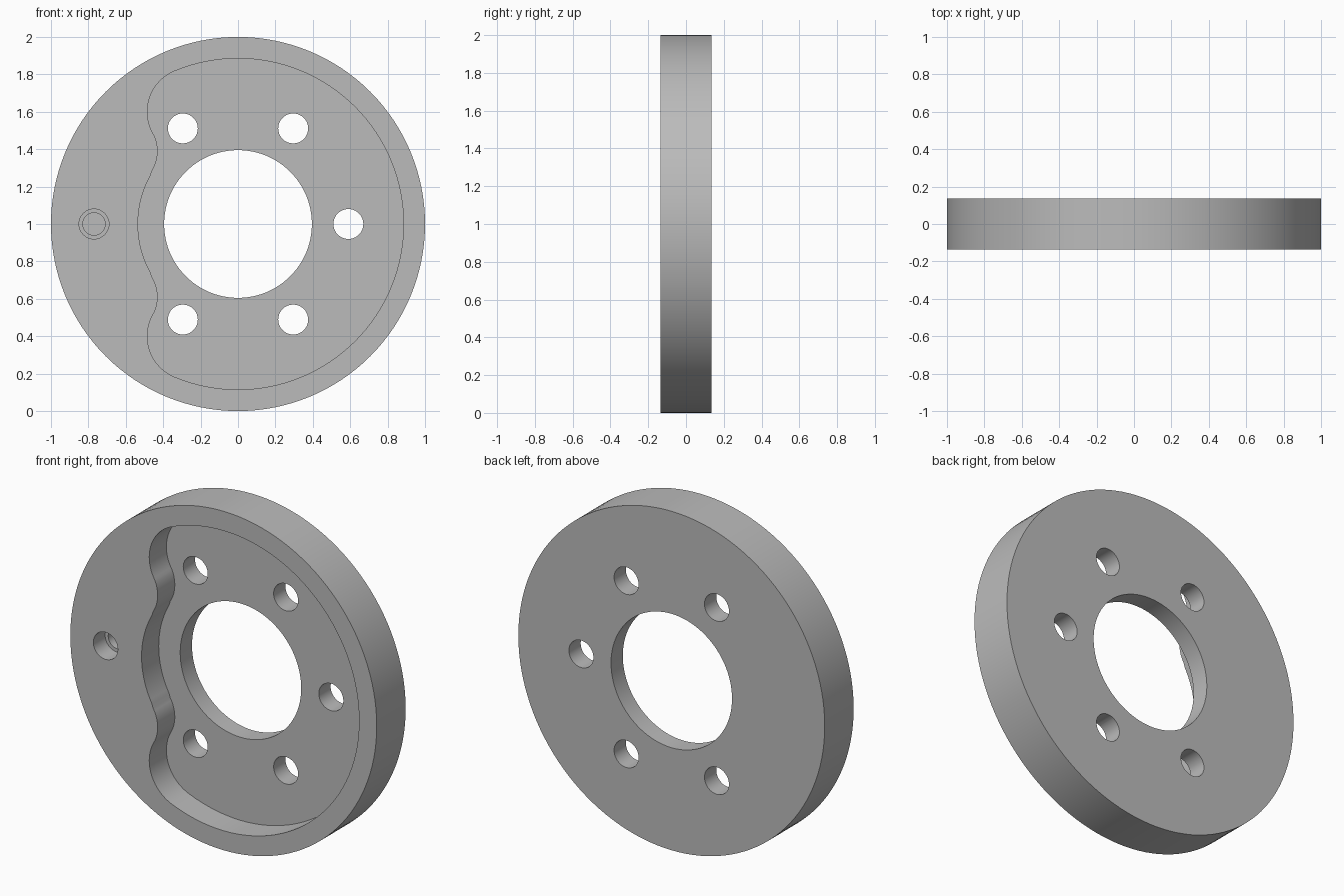
import bpy, bmesh
from math import sin, cos, pi, atan2, radians

cube = bpy.data.objects.get("Cube")
if cube:
    bpy.data.objects.remove(cube, do_unlink=True)

HALF = 0.135      # half the disc thickness
FLOOR = 0.025     # depth position of the pocket floor
MID = 1.0         # height of the disc centre

steel = bpy.data.materials.new("plain_grey")
steel.use_nodes = True
GREY = (0.5, 0.5, 0.5, 1)
steel.diffuse_color = GREY
steel.node_tree.nodes["Principled BSDF"].inputs["Base Color"].default_value = GREY


def arc(cx, cz, r, start, end, n):
    """Points along an arc, both ends included."""
    angles = [start + (end - start) * i / n for i in range(n + 1)]
    return [(cx + r * cos(a), cz + r * sin(a)) for a in angles]


def circle(cx, cz, r, n):
    return arc(cx, cz, r, 0, 2 * pi, n)[:-1]


def prism(name, outline, y0, y1):
    """Extrude an x-z outline from y0 to y1."""
    bm = bmesh.new()
    face = bm.faces.new([bm.verts.new((x, y0, z + MID)) for x, z in outline])
    side = bmesh.ops.extrude_face_region(bm, geom=[face])["geom"]
    moved = [v for v in side if isinstance(v, bmesh.types.BMVert)]
    bmesh.ops.translate(bm, verts=moved, vec=(0, y1 - y0, 0))
    bmesh.ops.recalc_face_normals(bm, faces=bm.faces)
    mesh = bpy.data.meshes.new(name)
    bm.to_mesh(mesh)
    bm.free()
    mesh.materials.append(steel)
    obj = bpy.data.objects.new(name, mesh)
    bpy.context.collection.objects.link(obj)
    return obj


def cut(body, outline, y0, y1):
    """Subtract a prism from the body."""
    cutter = prism("cutter", outline, y0, y1)
    cutter.hide_render = True
    mod = body.modifiers.new("cut", "BOOLEAN")
    mod.operation = "DIFFERENCE"
    mod.solver = "EXACT"
    mod.object = cutter
    bpy.ops.object.modifier_apply(modifier=mod.name)
    bpy.data.objects.remove(cutter, do_unlink=True)


# Disc body
disc = prism("disc", circle(0, 0, 1, 128), -HALF, HALF)
bpy.context.view_layer.objects.active = disc
disc.select_set(True)

# Pocket outline: tangent arcs for rim, corner lobe, bump and middle bow
corner_x, corner_z, corner_r = -0.25, 0.6, 0.235
bump_x, bump_z, bump_r = -0.63, 0.39, 0.2
rim_end = atan2(corner_z, corner_x)
join = atan2(corner_z - bump_z, corner_x - bump_x)
bow = atan2(bump_z, bump_x)
upper = arc(0, 0, 0.885, 0, rim_end, 40)
upper += arc(corner_x, corner_z, corner_r, rim_end, join + pi, 20)[1:]
upper += arc(bump_x, bump_z, bump_r, join, bow - pi, 14)[1:]
upper += arc(0, 0, 0.535, bow, pi, 12)[1:]
lower = [(x, -z) for x, z in reversed(upper[1:-1])]
cut(disc, upper + lower, -0.3, FLOOR)

# Centre bore and five bolt holes
cut(disc, circle(0, 0, 0.395, 96), -0.3, 0.3)
for degrees in (0, 60, 120, 240, 300):
    a = radians(degrees)
    cut(disc, circle(0.59 * cos(a), 0.59 * sin(a), 0.08, 40), -0.3, 0.3)

# Stepped blind hole
cut(disc, circle(-0.77, 0, 0.08, 40), -0.3, -0.025)
cut(disc, circle(-0.77, 0, 0.06, 40), -0.3, 0.06)

bpy.ops.object.shade_smooth_by_angle(angle=radians(30))
